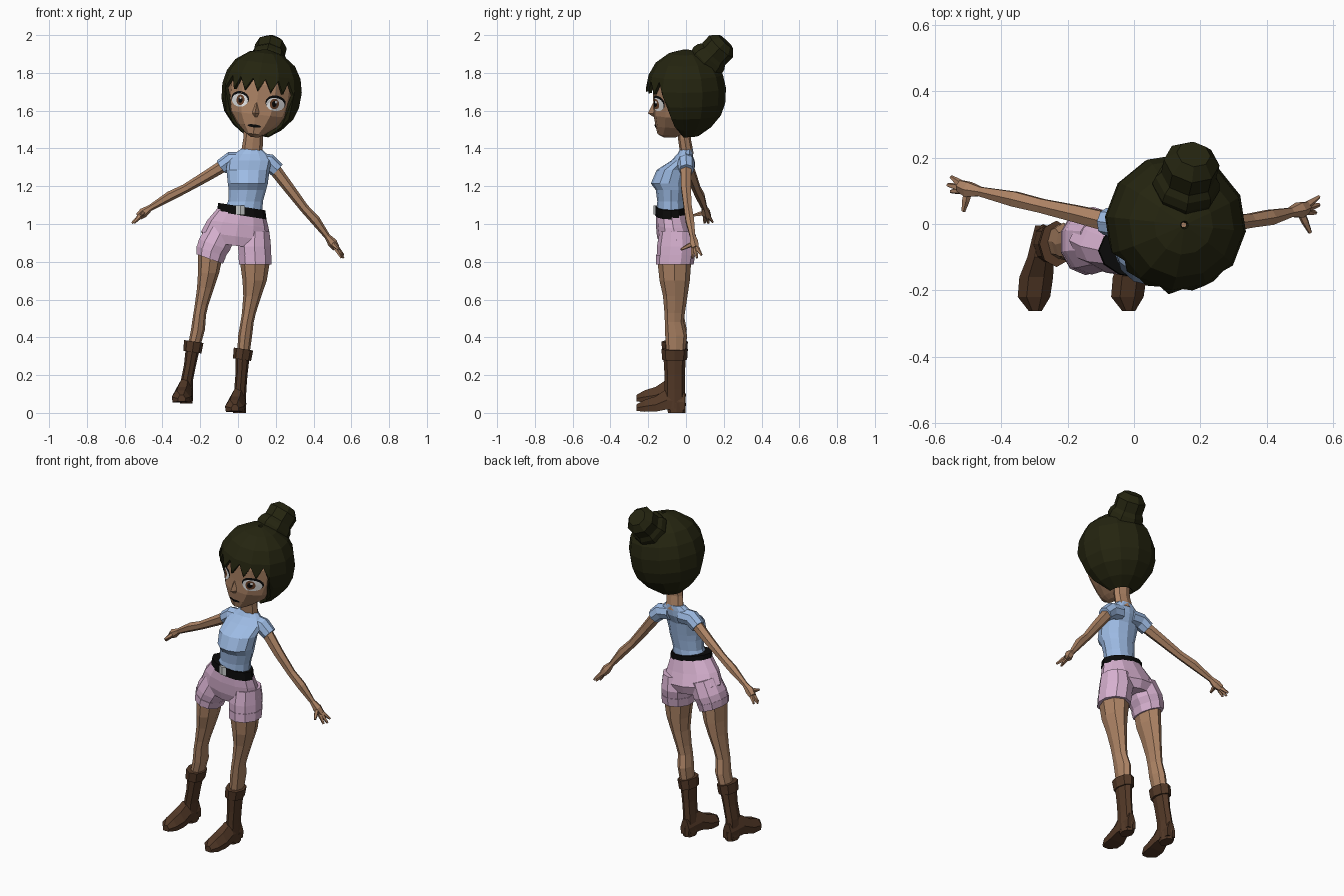
import bpy, bmesh
from math import sin, cos, pi, radians, degrees
from mathutils import Vector, Matrix
from mathutils.bvhtree import BVHTree

cube = bpy.data.objects.get("Cube")
if cube:
    bpy.data.objects.remove(cube)


def material(name, *rgb):
    m = bpy.data.materials.new(name)
    m.use_nodes = True
    m.diffuse_color = (*rgb, 1)
    bsdf = m.node_tree.nodes["Principled BSDF"]
    bsdf.inputs["Base Color"].default_value = (*rgb, 1)
    bsdf.inputs["Roughness"].default_value = 0.9
    return m


SKIN = material("skin", .42, .23, .13)
HAIR = material("dark hair", .018, .018, .005)
SHIRT = material("blue shirt", .34, .50, .78)
PINK = material("pink shorts", .68, .44, .63)
LEATHER = material("brown leather", .085, .04, .02)
BLACK = material("black", .003, .003, .003)
METAL = material("buckle grey", .55, .57, .57)
WHITE = material("eye white", .85, .85, .85)
IRIS = material("brown iris", .16, .06, .025)

# The head is turned a little and leans to its left
HEAD = (Matrix.Translation((.125, 0, 1.70)) @ Matrix.Rotation(radians(-6), 4, 'Z')
        @ Matrix.Rotation(radians(7), 4, 'Y'))


def skin(name, rings, mat, matrix=None, caps=True):
    """Join equal rings of points into one flat-shaded mesh."""
    bm = bmesh.new()
    rows = [[bm.verts.new(p) for p in ring] for ring in rings]
    n = len(rows[0])
    for a, b in zip(rows, rows[1:]):
        for i in range(n):
            j = (i + 1) % n
            bm.faces.new((a[i], a[j], b[j], b[i]))
    if caps:
        bm.faces.new(rows[0])
        bm.faces.new(rows[-1])
    bmesh.ops.remove_doubles(bm, verts=bm.verts, dist=.0004)
    bmesh.ops.recalc_face_normals(bm, faces=bm.faces)
    tree = BVHTree.FromBMesh(bm)
    if matrix:
        bm.transform(matrix)
    me = bpy.data.meshes.new(name)
    bm.to_mesh(me)
    bm.free()
    me.materials.append(mat)
    ob = bpy.data.objects.new(name, me)
    bpy.context.collection.objects.link(ob)
    return ob, tree


def loft(name, sections, mat, n=8, tilt=0, matrix=None):
    """Stack of level ellipses (x, y, z, rx, ry), optionally tilted sideways."""
    angles = [2 * pi * i / n for i in range(n)]
    rings = [[(x + rx * sin(a), y - ry * cos(a), z - tilt * rx * sin(a)) for a in angles]
             for x, y, z, rx, ry in sections]
    return skin(name, rings, mat, matrix)


def tube(name, path, mat, n=6, flat=1.0, matrix=None):
    """Tapered tube through (x, y, z, radius) points."""
    pts = [Vector(p[:3]) for p in path]
    rings = []
    for i, p in enumerate(pts):
        d = (pts[min(i + 1, len(pts) - 1)] - pts[max(i - 1, 0)]).normalized()
        u = d.cross(Vector((0, 1, 0) if abs(d.y) < .9 else (1, 0, 0))).normalized()
        v = d.cross(u)
        r = path[i][3]
        rings.append([p + u * r * flat * cos(2 * pi * k / n) + v * r * sin(2 * pi * k / n)
                      for k in range(n)])
    return skin(name, rings, mat, matrix)


# Head and neck
head, face = loft("head", [(0, 0, .19, .08, .08), (0, 0, .13, .15, .15), (0, 0, .04, .178, .178),
                           (0, -.005, -.05, .175, .17), (0, -.02, -.12, .155, .155),
                           (0, -.045, -.18, .105, .12), (0, -.085, -.225, .05, .07),
                           (0, -.09, -.242, .02, .035)], SKIN, 12, matrix=HEAD)
loft("nose", [(0, -.168, -.055, .008, .006), (0, -.172, -.115, .018, .032),
              (0, -.165, -.135, .012, .008)], SKIN, 4, matrix=HEAD)
loft("neck", [(.072, .005, 1.37, .058, .036), (.08, -.008, 1.45, .052, .034),
              (.085, -.01, 1.56, .05, .04)], SKIN)


def patch(name, x, z, rx, rz, mat, lift):
    """Thin oval plate laid on the face."""
    rings = []
    for s in (1, .66, .33, .01):
        ring = []
        for i in range(16):
            a = 2 * pi * i / 16
            px, pz = x + s * rx * cos(a), z + s * rz * sin(a)
            hit = face.ray_cast(Vector((px, -1, pz)), Vector((0, 1, 0)))[0]
            ring.append((px, hit.y - lift, pz))
        rings.append(ring)
    skin(name, rings, mat, HEAD)


for side, s in (("left", 1), ("right", -1)):
    x = s * .095
    patch(side + "_lashes", x, -.048, .051, .040, BLACK, .003)
    patch(side + "_eye", x, -.056, .046, .035, WHITE, .005)
    patch(side + "_iris", x - s * .004, -.054, .023, .028, IRIS, .0065)
    patch(side + "_pupil", x - s * .004, -.054, .012, .016, BLACK, .008)
    patch(side + "_glint", x + .004, -.043, .006, .007, WHITE, .0095)
patch("mouth", 0, -.182, .036, .008, BLACK, .004)

# Hair shell: a twelve-sided cap whose lower edge is a zigzag fringe
PROFILE = [(.225, .012), (.205, .09), (.155, .16), (.09, .198), (.02, .213), (-.06, .208),
           (-.125, .185), (-.19, .13), (-.235, .065)]


def hair_radius(z):
    for (z0, r0), (z1, r1) in zip(PROFILE, PROFILE[1:]):
        if z >= z1:
            return r0 + (r1 - r0) * (z0 - z) / (z0 - z1)
    return PROFILE[-1][1]


def hair_edge(k):
    f = degrees(2 * pi * min(k, 36 - k) / 36)
    if f < 65:
        return .07 if k % 2 else 0.0
    return -.17 if f < 75 else -.235


rows = []
for z, _ in PROFILE:
    row = []
    for k in range(36):
        a = 2 * pi * k / 36
        zz = max(z, hair_edge(k))
        facet = cos(pi / 12) / cos(a % (pi / 6) - pi / 12)
        r = hair_radius(zz) * facet
        row.append((r * sin(a), -r * cos(a), zz))
    rows.append(row)
hair, _ = skin("hair", rows, HAIR, HEAD, caps=False)
thick = hair.modifiers.new("thickness", 'SOLIDIFY')
thick.thickness = .018

# Hair bun, leaning back from the crown
bun = [(0, .075, .125, .085), (0, .115, .165, .103), (0, .135, .185, .098),
       (0, .15, .20, .084), (0, .19, .242, .085), (0, .215, .268, .052)]
tube("hair_bun", bun, HAIR, 8, matrix=HEAD)

# Shirt body
loft("shirt", [(.02, -.08, 1.05, .108, .076), (.04, -.08, 1.12, .092, .072),
               (.05, -.08, 1.18, .099, .08), (.052, -.09, 1.215, .106, .096),
               (.053, -.07, 1.285, .114, .086), (.06, -.022, 1.335, .118, .058),
               (.066, -.004, 1.37, .088, .042), (.07, .003, 1.397, .054, .034)], SHIRT, 12)

# Sleeves, arms and hands; every path runs from shoulder to fingertip
ARMS = {
    "right": dict(
        sleeve=[(.03, 0, 1.335, .045), (-.04, 0, 1.336, .046), (-.088, .008, 1.302, .041)],
        arm=[(-.05, 0, 1.325, .034), (-.17, .03, 1.252, .029), (-.28, .055, 1.187, .024),
             (-.36, .075, 1.148, .026), (-.465, .098, 1.085, .016), (-.50, .104, 1.06, .026),
             (-.525, .115, 1.04, .02)],
        tips=[(-.552, .142, 1.01), (-.562, .118, 1.005), (-.552, .098, 1.005)],
        thumb=(-.515, .038, 1.045)),
    "left": dict(
        sleeve=[(.10, 0, 1.335, .045), (.165, 0, 1.325, .046), (.208, .002, 1.285, .041)],
        arm=[(.175, 0, 1.315, .034), (.27, 0, 1.19, .029), (.35, .01, 1.085, .024),
             (.41, .02, 1.02, .026), (.472, .035, .935, .016), (.50, .042, .90, .026),
             (.52, .05, .872, .02)],
        tips=[(.558, .082, .835), (.558, .058, .82), (.548, .034, .82)],
        thumb=(.532, -.026, .865)),
}
for side, a in ARMS.items():
    tube(side + "_sleeve", a["sleeve"], SHIRT, 8)
    tube(side + "_arm", a["arm"], SKIN, 6)
    palm = Vector(a["arm"][-2][:3])
    for i, tip in enumerate(a["tips"] + [a["thumb"]]):
        mid = palm.lerp(Vector(tip), .5)
        name = side + ("_thumb" if i == 3 else "_finger_%d" % (i + 1))
        tube(name, [(*palm, .013), (*mid, .012), (*tip, .006)], SKIN, 5)

# Belt and buckle
loft("belt", [(.02, -.08, 1.045, .131, .084), (.02, -.08, 1.092, .125, .082)], BLACK, 12, .16)
loft("buckle", [(.012, -.162, 1.05, .022, .01), (.012, -.162, 1.098, .022, .01)], METAL, 4)

# Shorts
loft("shorts_hips", [(.02, -.08, 1.075, .122, .079), (0, -.067, 1.0, .162, .093),
                     (-.012, -.05, .935, .184, .104), (-.012, -.05, .885, .15, .088)],
     PINK, 12, .13)
loft("shorts_right_leg", [(-.085, -.05, .97, .08, .09), (-.125, -.05, .89, .086, .102),
                          (-.142, -.053, .855, .079, .098), (-.142, -.053, .855, .082, .101),
                          (-.15, -.056, .815, .074, .097)], PINK, 10, .36)
loft("shorts_left_leg", [(.09, -.05, .96, .08, .09), (.087, -.05, .88, .092, .104),
                         (.09, -.055, .835, .09, .1), (.09, -.055, .835, .093, .103),
                         (.092, -.06, .785, .09, .1)], PINK, 10)

# Legs
loft("right_leg", [(-.145, -.06, .84, .066, .088), (-.156, -.06, .74, .056, .083),
                   (-.172, -.057, .66, .045, .068), (-.193, -.06, .57, .036, .054),
                   (-.203, -.062, .52, .034, .05), (-.212, -.052, .44, .037, .056),
                   (-.238, -.055, .33, .032, .048)], SKIN)
loft("left_leg", [(.09, -.062, .82, .082, .091), (.088, -.06, .70, .064, .08),
                  (.076, -.057, .62, .048, .065), (.058, -.06, .53, .037, .054),
                  (.048, -.062, .48, .035, .05), (.038, -.052, .41, .037, .058),
                  (.026, -.055, .29, .032, .048)], SKIN)


def boot(side, ankle, base, cuff_x, cuff_z):
    """Cuff, shaft, foot and heel of one boot."""
    y = -.06
    mid = (ankle + cuff_x) / 2
    loft(side + "_boot_cuff", [(cuff_x - .004, y, cuff_z - .028, .048, .066),
                               (cuff_x + .004, y, cuff_z + .028, .051, .07)], LEATHER, 8, .15)
    loft(side + "_boot_shaft", [(cuff_x, y, cuff_z, .038, .06), (mid, y, base + .20, .032, .054),
                                (ankle, y, base + .12, .032, .054),
                                (ankle - .006, y, base + .02, .036, .056)], LEATHER)
    # Foot sections: y, sideways shift, half width, sole height, top height
    foot = [(-.005, 0, .028, .012, .10), (-.10, -.012, .04, .016, .125),
            (-.16, -.025, .051, .004, .085), (-.22, -.032, .049, .003, .066),
            (-.262, -.028, .02, .008, .042)]
    rings = []
    for fy, dx, w, lo, hi in foot:
        x, low, top = ankle + dx, base + lo, base + hi
        edge = low + (top - low) * .45
        rings.append([(x - w * .9, fy, low), (x + w * .9, fy, low), (x + w, fy, edge),
                      (x + w * .45, fy, top), (x - w * .45, fy, top), (x - w, fy, edge)])
    skin(side + "_boot_foot", rings, LEATHER)
    loft(side + "_boot_heel", [(ankle - .004, -.05, base - .003, .034, .046),
                               (ankle - .004, -.05, base + .05, .036, .05)], LEATHER)


boot("right", -.27, .053, -.238, .35)
boot("left", .012, .003, .025, .31)
